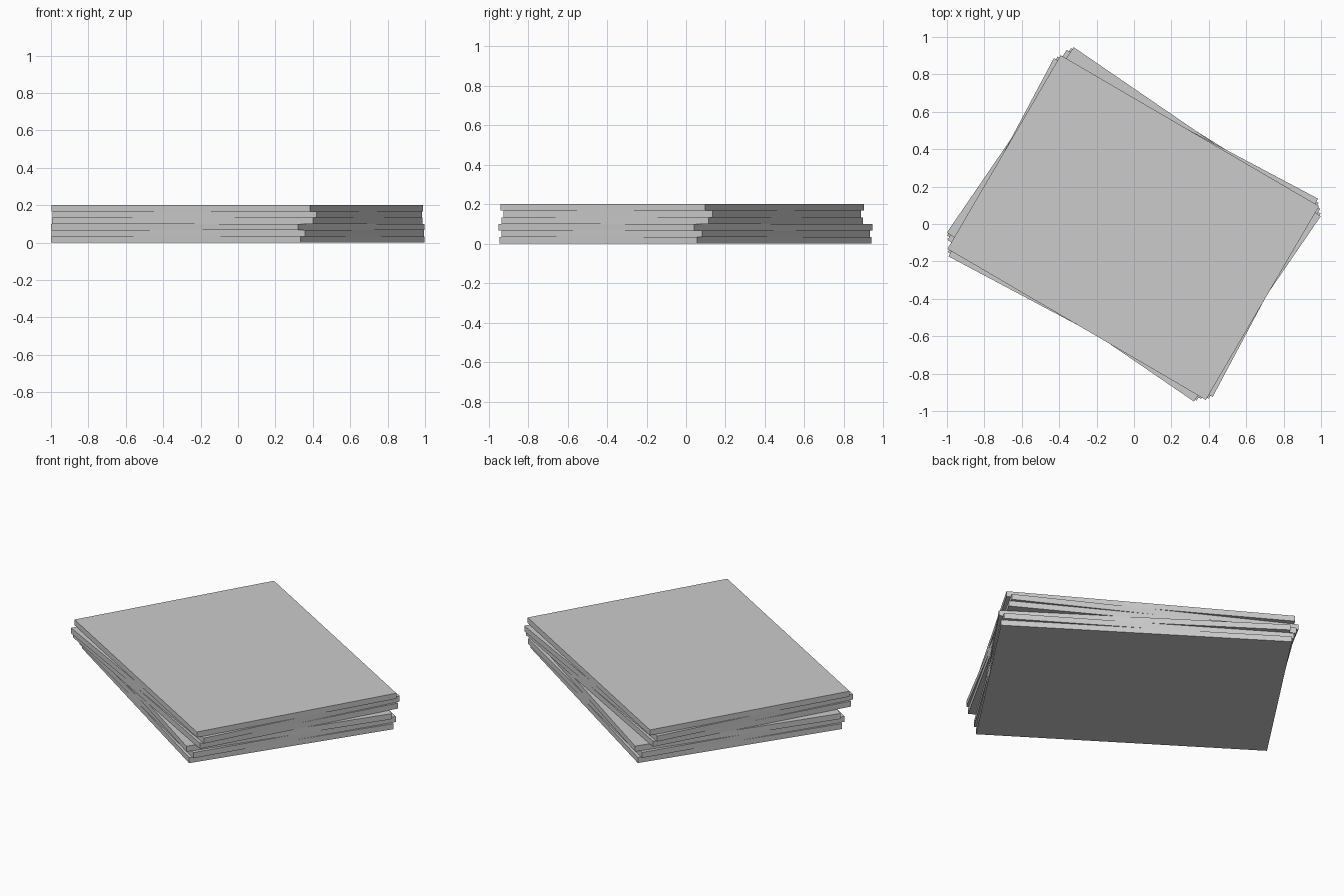
import bpy
from math import radians

cube = bpy.data.objects.get("Cube")
if cube:
    bpy.data.objects.remove(cube, do_unlink=True)

GREY = (0.6, 0.6, 0.6, 1.0)
grey = bpy.data.materials.new("light_grey")
grey.use_nodes = True
grey.diffuse_color = GREY
grey.node_tree.nodes["Principled BSDF"].inputs["Base Color"].default_value = GREY

LENGTH, WIDTH, THICKNESS = 1.6, 1.2, 0.2 / 6


def add_slab(name, level, centre, turn):
    """One flat rectangular slab, turned about the vertical axis."""
    bpy.ops.mesh.primitive_cube_add(
        size=1,
        location=(*centre, (level + 0.5) * THICKNESS),
        rotation=(0, 0, radians(turn)),
    )
    slab = bpy.context.object
    slab.name = name
    slab.scale = (LENGTH, WIDTH, THICKNESS)
    bpy.ops.object.transform_apply(location=False, rotation=False, scale=True)
    slab.data.materials.append(grey)


# Two loosely stacked groups of three slabs, bottom to top
groups = [
    ("lower", (-0.001, -0.002), (-33.5, -32.1, -34.4)),
    ("upper", (-0.004, -0.019), (-29.3, -28.0, -30.3)),
]
level = 0
for group, centre, turns in groups:
    for number, turn in enumerate(turns, 1):
        add_slab(f"{group}_slab_{number}", level, centre, turn)
        level += 1
